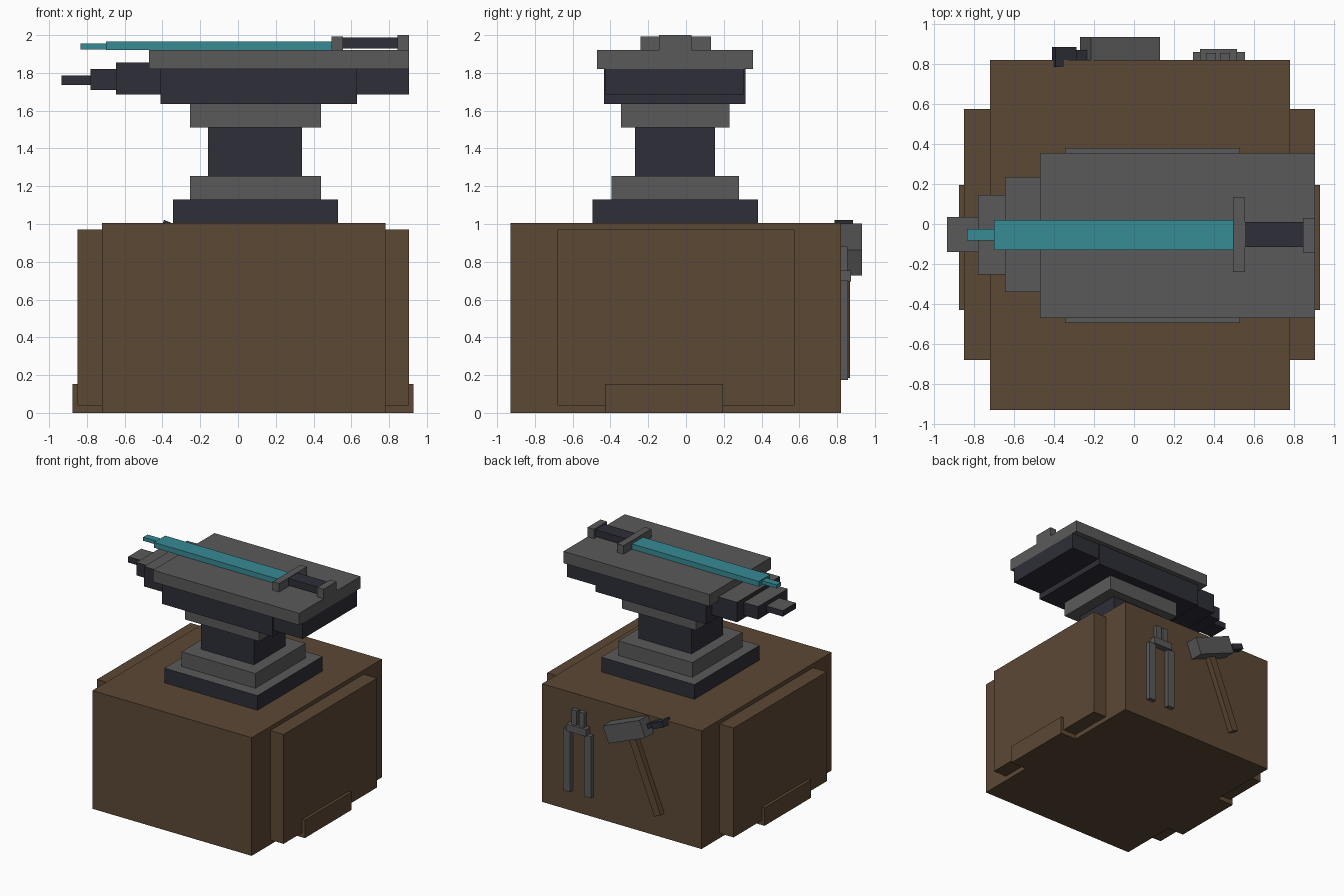
import bpy
from math import radians, sin, cos
from mathutils import Vector

cube = bpy.data.objects.get("Cube")
if cube:
    bpy.data.objects.remove(cube, do_unlink=True)


def material(name, srgb):
    lin = [((c / 255 + 0.055) / 1.055) ** 2.4 for c in srgb]
    m = bpy.data.materials.new(name)
    m.use_nodes = True
    m.diffuse_color = (*lin, 1)
    m.node_tree.nodes["Principled BSDF"].inputs["Base Color"].default_value = (*lin, 1)
    return m


wood = material("brown wood", (92, 72, 53))
iron = material("dark iron", (46, 46, 56))
steel = material("grey steel", (90, 90, 90))
glow = material("teal blade", (55, 139, 149))


def box(name, x, y, z, mat, top=None, tilt=0):
    """Box from ranges; optional second material on the top, tilt about y."""
    size = [r[1] - r[0] for r in (x, y, z)]
    bpy.ops.mesh.primitive_cube_add(size=1)
    ob = bpy.context.object
    ob.name = name
    for v in ob.data.vertices:
        v.co = [c * s for c, s in zip(v.co, size)]
    ob.location = [(r[0] + r[1]) / 2 for r in (x, y, z)]
    ob.rotation_euler.y = tilt
    ob.data.materials.append(mat)
    if top:
        ob.data.materials.append(top)
        for f in ob.data.polygons:
            f.material_index = int(f.normal.z > 0.5)
    return ob


# Wooden stump with stepped sides
box("stump", (-.72, .78), (-.93, .82), (0, 1.005), wood)
box("stump_side_slab", (-.85, .905), (-.68, .575), (.04, .97), wood)
box("stump_root", (-.875, .93), (-.43, .195), (0, .153), wood)

# Anvil foot, waist and body
box("anvil_foot", (-.345, .53), (-.495, .38), (1.005, 1.13), iron, steel)
box("lower_step", (-.255, .44), (-.395, .28), (1.13, 1.255), steel)
box("waist", (-.16, .34), (-.27, .153), (1.255, 1.51), iron)
box("upper_step", (-.255, .44), (-.345, .23), (1.51, 1.635), steel)
box("anvil_body", (-.41, .63), (-.433, .315), (1.635, 1.82), iron)
box("anvil_heel", (.63, .905), (-.425, .308), (1.685, 1.82), iron)
box("anvil_face", (-.47, .905), (-.47, .355), (1.82, 1.92), steel)

# Stepped horn
box("horn_root", (-.645, -.41), (-.34, .235), (1.685, 1.855), iron, steel)
box("horn_middle", (-.78, -.645), (-.252, .145), (1.71, 1.82), iron, steel)
box("horn_tip", (-.935, -.78), (-.14, .035), (1.735, 1.785), iron, steel)

# Sword lying on the face
box("sword_blade", (-.70, .495), (-.13, .02), (1.92, 1.965), glow)
box("sword_tip", (-.835, -.70), (-.083, -.024), (1.925, 1.955), glow)
box("sword_guard", (.495, .555), (-.24, .133), (1.92, 1.993), steel)
box("sword_grip", (.555, .845), (-.115, .01), (1.93, 1.988), iron)
box("sword_pommel", (.845, .905), (-.143, .03), (1.92, 2.0), steel)

# Hammer hung on the back, its parts laid out along tilted axes
TILT = radians(22)
HEAD = Vector((-.07, 0, .865))
along = Vector((-cos(TILT), 0, sin(TILT)))
down = Vector((-sin(TILT), 0, -cos(TILT)))


def hammer_part(name, center, length, height, y, mat):
    box(name, (center.x - length / 2, center.x + length / 2), y,
        (center.z - height / 2, center.z + height / 2), mat, tilt=TILT)


hammer_part("hammer_head", HEAD, .372, .146, (.82, .933), steel)
hammer_part("hammer_neck", HEAD + along * .21, .08, .035, (.80, .87), iron)
hammer_part("hammer_peen", HEAD + along * .30, .114, .05, (.785, .885), iron)
hammer_part("hammer_handle", HEAD + down * .395, .065, .65, (.815, .868), wood)

# Tongs hung on the back
box("tongs_pivot", (.33, .515), (.82, .873), (.695, .755), steel)
for side, leg, jaw in (("left", (.49, .555), (.43, .48)), ("right", (.295, .36), (.36, .41))):
    box("tongs_leg_" + side, leg, (.815, .858), (.175, .70), steel)
    box("tongs_jaw_" + side, jaw, (.815, .855), (.755, .88), steel)
